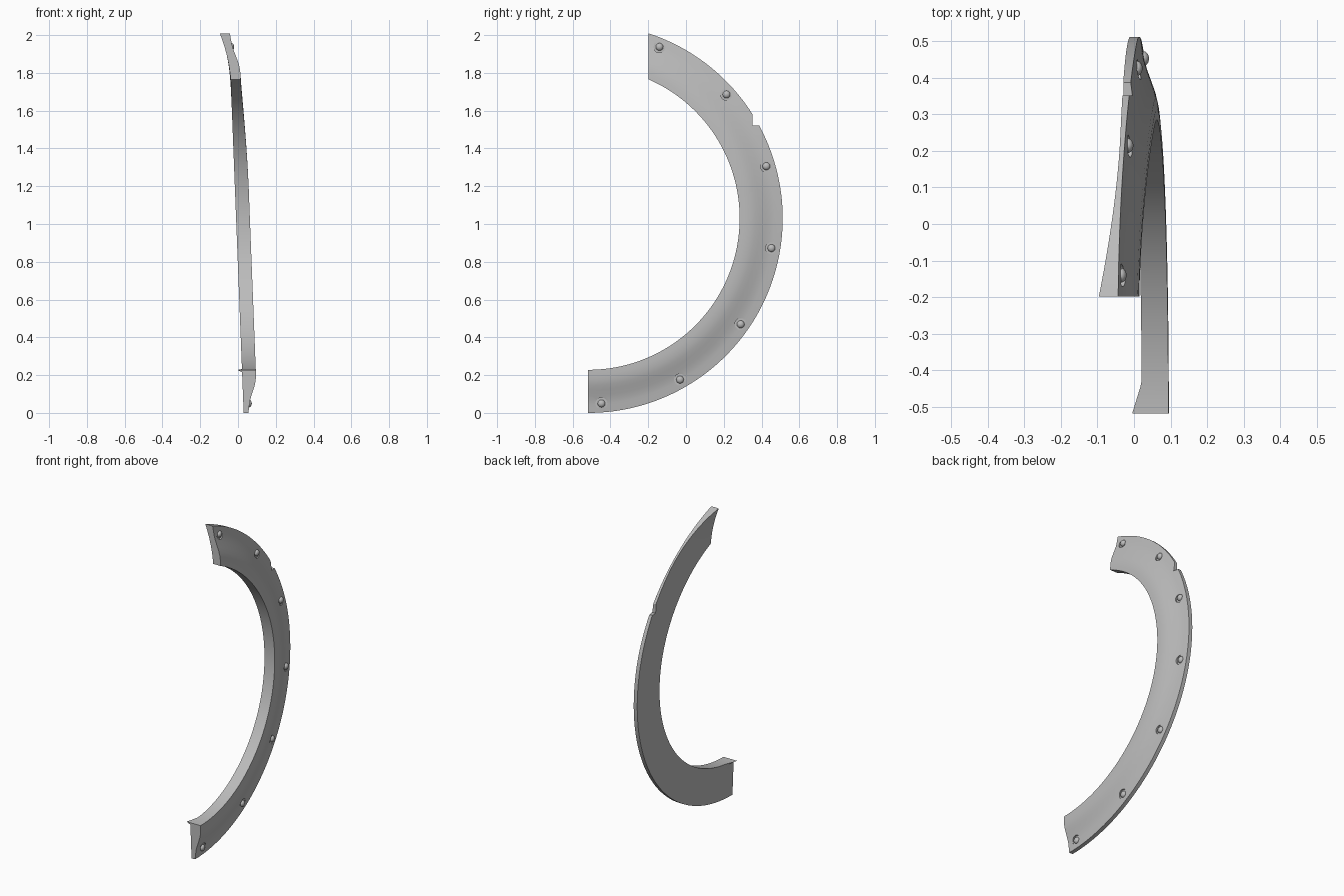
import bpy, bmesh, math
from mathutils import Matrix, Vector

cube = bpy.data.objects.get("Cube")
if cube:
    bpy.data.objects.remove(cube, do_unlink=True)

CY, CZ = -0.518, 1.03          # centre of the arch
R_IN, R_OUT = 0.802, 1.03
STEPS = 120

grey = bpy.data.materials.new("plain grey")
grey.use_nodes = True
grey.diffuse_color = (0.5, 0.5, 0.5, 1)
grey.node_tree.nodes["Principled BSDF"].inputs["Base Color"].default_value = (0.5, 0.5, 0.5, 1)


def ramp(v, lo, hi):
    return min(1.0, max(0.0, (v - lo) / (hi - lo)))


def lean(z):
    return 0.03 - 0.039 * z


def front_x(off, deg, z):
    s = ramp(deg, 10, 70)
    return lean(z) + off - 0.02 * s * s * (3 - 2 * s)


def back_x(r, deg, z):
    # the outer edge flares inward at the upper end, the inner edge at the lower end
    width = (r - R_IN) / (R_OUT - R_IN)
    flare = 0.048 * ramp(deg, 42, 72) ** 2 * width ** 1.5
    tip = 0.026 * ramp(deg, -84, -90) if r == R_IN else 0
    return lean(z) - flare - tip


def add_object(name, bm):
    bmesh.ops.recalc_face_normals(bm, faces=bm.faces)
    me = bpy.data.meshes.new(name)
    bm.to_mesh(me)
    bm.free()
    me.materials.append(grey)
    ob = bpy.data.objects.new(name, me)
    bpy.context.collection.objects.link(ob)
    return ob


def smooth(ob):
    bpy.ops.object.select_all(action='DESELECT')
    ob.select_set(True)
    bpy.context.view_layer.objects.active = ob
    bpy.ops.object.shade_smooth_by_angle(angle=math.radians(30))


# Arch body: a profile of radius and depth swept around, with vertical end cuts
front = [(R_IN, 0.073), (0.83, 0.073), (0.86, 0.07), (0.885, 0.064), (0.91, 0.055),
         (0.94, 0.044), (0.965, 0.036), (0.985, 0.032), (1.005, 0.029), (R_OUT, 0.025)]
back = [R_OUT, 0.99, 0.95, 0.91, 0.87, 0.815, R_IN]
profile = front + [(r, None) for r in back]

bm = bmesh.new()
rings = []
for i in range(STEPS + 1):
    ring = []
    for r, off in profile:
        end = math.degrees(math.acos((-0.198 - CY) / r))
        deg = -90 + (end + 90) * i / STEPS
        a = math.radians(deg)
        y, z = CY + r * math.cos(a), CZ + r * math.sin(a)
        x = back_x(r, deg, z) if off is None else front_x(off, deg, z)
        ring.append(bm.verts.new((x, y, z)))
    rings.append(ring)
n = len(profile)
for a, b in zip(rings, rings[1:]):
    for j in range(n):
        k = (j + 1) % n
        bm.faces.new((a[j], a[k], b[k], b[j]))
bm.faces.new(rings[0])
bm.faces.new(rings[-1])
arch = add_object("arch_flare", bm)

# Bolt positions, evenly spaced along the outer rim
seats = []
for i in range(7):
    deg = -85.9 + 25.55 * i
    a = math.radians(deg)
    y, z = CY + 0.983 * math.cos(a), CZ + 0.983 * math.sin(a)
    seats.append(Vector((front_x(0.03, deg, z), y, z)))

# Cutter: round bolt recesses and the rim notch
bm = bmesh.new()
turn = Matrix.Rotation(math.pi / 2, 4, 'Y')
for p in seats:
    bmesh.ops.create_cone(bm, cap_ends=True, segments=32, radius1=0.031, radius2=0.031,
                          depth=0.1, matrix=Matrix.Translation(p + Vector((0.05, 0, 0))) @ turn)
bmesh.ops.create_cube(bm, size=1, matrix=Matrix.Translation((0, 0.452, 1.622))
                      @ Matrix.Diagonal((1, 0.2, 0.2, 1)))
cutter = add_object("cutter", bm)
cutter.hide_render = True

mod = arch.modifiers.new("cuts", 'BOOLEAN')
mod.operation = 'DIFFERENCE'
mod.solver = 'EXACT'
mod.object = cutter
bpy.context.view_layer.update()
graph = bpy.context.evaluated_depsgraph_get()
cut_mesh = bpy.data.meshes.new_from_object(arch.evaluated_get(graph))
arch.modifiers.clear()
arch.data = cut_mesh
bpy.data.objects.remove(cutter, do_unlink=True)
smooth(arch)

# Domed bolt heads sitting in the recesses
for i, p in enumerate(seats):
    bm = bmesh.new()
    bmesh.ops.create_uvsphere(bm, u_segments=24, v_segments=12, radius=0.02,
                              matrix=Matrix.Translation(p) @ Matrix.Diagonal((0.75, 1, 1, 1)) @ turn)
    smooth(add_object(f"bolt_head_{i + 1}", bm))
